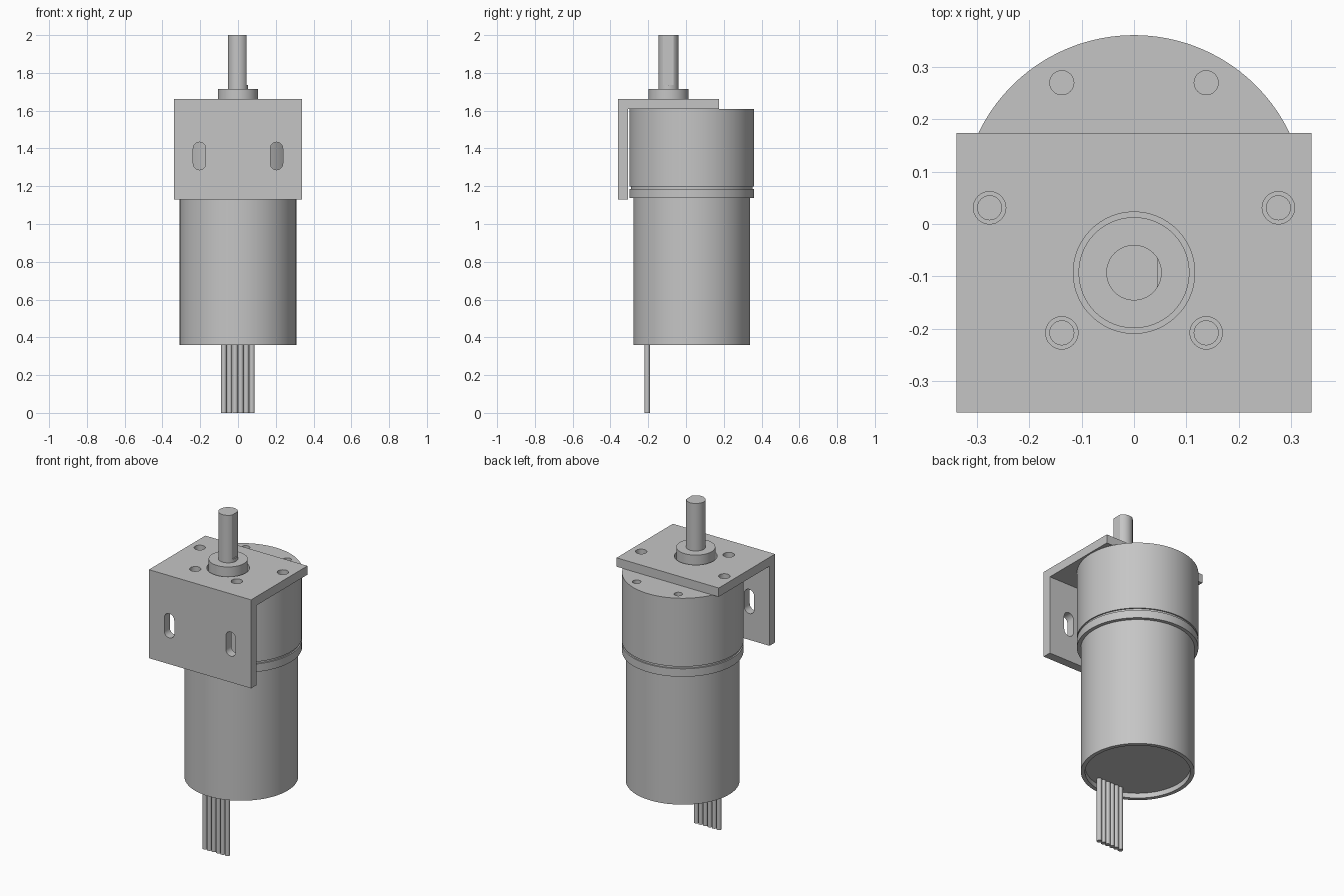
import bpy
import bmesh
from math import radians, sin, cos, pi

cube = bpy.data.objects.get("Cube")
if cube:
    bpy.data.objects.remove(cube, do_unlink=True)

# One plain metal colour
metal = bpy.data.materials.new("light_grey_metal")
metal.use_nodes = True
GREY = (0.56, 0.56, 0.56, 1)
metal.diffuse_color = GREY
metal.node_tree.nodes["Principled BSDF"].inputs["Base Color"].default_value = GREY

AXIS_Y = 0.031      # motor and gearbox axis
SHAFT_Y = -0.093    # offset output shaft axis
PLATE_Z, PLATE_TOP = 1.608, 1.661


def finish(name, bm):
    bmesh.ops.recalc_face_normals(bm, faces=bm.faces)
    mesh = bpy.data.meshes.new(name)
    bm.to_mesh(mesh)
    bm.free()
    obj = bpy.data.objects.new(name, mesh)
    bpy.context.collection.objects.link(obj)
    mesh.materials.append(metal)
    return obj


def lathe(name, profile, x, y, steps=96):
    """Revolve (radius, z) points; the ends lie on the axis."""
    bm = bmesh.new()
    verts = [bm.verts.new((r, 0, z)) for r, z in profile]
    edges = [bm.edges.new(pair) for pair in zip(verts, verts[1:])]
    bmesh.ops.spin(bm, geom=verts + edges, cent=(0, 0, 0), axis=(0, 0, 1),
                   angle=2 * pi, steps=steps, use_merge=True)
    bmesh.ops.remove_doubles(bm, verts=bm.verts, dist=1e-5)
    bmesh.ops.translate(bm, verts=bm.verts, vec=(x, y, 0))
    return finish(name, bm)


def rod(name, r, low, high, x, y, steps=96):
    return lathe(name, [(0, low), (r, low), (r, high), (0, high)], x, y, steps)


def prism(name, outline, direction):
    bm = bmesh.new()
    face = bm.faces.new([bm.verts.new(p) for p in outline])
    made = bmesh.ops.extrude_face_region(bm, geom=[face])["geom"]
    moved = [v for v in made if isinstance(v, bmesh.types.BMVert)]
    bmesh.ops.translate(bm, verts=moved, vec=direction)
    # Keep the starting cap so that the prism is closed
    if not any(f.is_valid and all(v not in moved for v in f.verts) for f in bm.faces):
        bm.faces.new([v for v in bm.verts if v not in moved])
    return finish(name, bm)


def cut(target, cutter):
    cutter.hide_render = True
    mod = target.modifiers.new("cut", "BOOLEAN")
    mod.operation = "DIFFERENCE"
    mod.solver = "EXACT"
    mod.object = cutter
    bpy.context.view_layer.objects.active = target
    bpy.ops.object.modifier_apply(modifier=mod.name)
    bpy.data.objects.remove(cutter, do_unlink=True)


# Motor can with a recessed bottom
motor_can = lathe("motor_can", [(0, 0.39), (0.286, 0.39), (0.286, 0.36),
                                (0.309, 0.36), (0.309, 1.15), (0, 1.15)], 0, AXIS_Y)

# Gearbox with end flange and narrow groove
gearbox = lathe("gearbox", [(0, 1.137), (0.33, 1.137), (0.33, 1.185), (0.322, 1.185),
                            (0.322, 1.198), (0.33, 1.198), (0.33, PLATE_Z), (0, PLATE_Z)],
                0, AXIS_Y)

# L-shaped mounting bracket
section = [(-0.36, 1.13), (-0.308, 1.13), (-0.308, PLATE_Z),
           (0.174, PLATE_Z), (0.174, PLATE_TOP), (-0.36, PLATE_TOP)]
bracket = prism("mounting_bracket", [(-0.339, y, z) for y, z in section],
                (0.678, 0, 0))

# Ring of screw holes in the gearbox, four of them through the bracket
for i in range(6):
    a = i * pi / 3
    x, y = 0.276 * cos(a), AXIS_Y + 0.276 * sin(a)
    cut(gearbox, rod("screw_cutter", 0.023, 1.5, 1.7, x, y, 32))
    if y < 0.174:
        cut(bracket, rod("hole_cutter", 0.031, 1.55, 1.7, x, y, 32))

# Clearance hole around the boss
cut(bracket, rod("boss_cutter", 0.116, 1.55, 1.7, 0, SHAFT_Y))

# Upright slots in the front plate
for side in (-1, 1):
    outline = []
    for i in range(26):
        a = (i if i < 13 else i - 1) * pi / 12
        shift = 0.04 if i < 13 else -0.04
        outline.append((side * 0.204 + 0.033 * cos(a), -0.4,
                        1.36 + shift + 0.033 * sin(a)))
    cut(bracket, prism("slot_cutter", outline, (0, 0.13, 0)))

# Bearing boss and D-cut output shaft
boss = rod("bearing_boss", 0.106, 1.6, 1.715, 0, SHAFT_Y)
shaft = rod("output_shaft", 0.053, 1.7, 2, 0, SHAFT_Y, 64)
flat = [(0.045, -0.2, 1.735), (0.1, -0.2, 1.735), (0.1, -0.2, 2.1), (0.045, -0.2, 2.1)]
cut(shaft, prism("flat_cutter", flat, (0, 0.2, 0)))

# Row of six lead wires
wires = [rod(f"lead_wire_{i + 1}", 0.0145, 0, 0.4, -0.075 + 0.0298 * i, -0.205, 24)
         for i in range(6)]

# Smooth round walls, keep edges crisp
bpy.ops.object.select_all(action="DESELECT")
for obj in [motor_can, gearbox, bracket, boss, shaft] + wires:
    obj.select_set(True)
    bpy.context.view_layer.objects.active = obj
bpy.ops.object.shade_smooth_by_angle(angle=radians(30))
